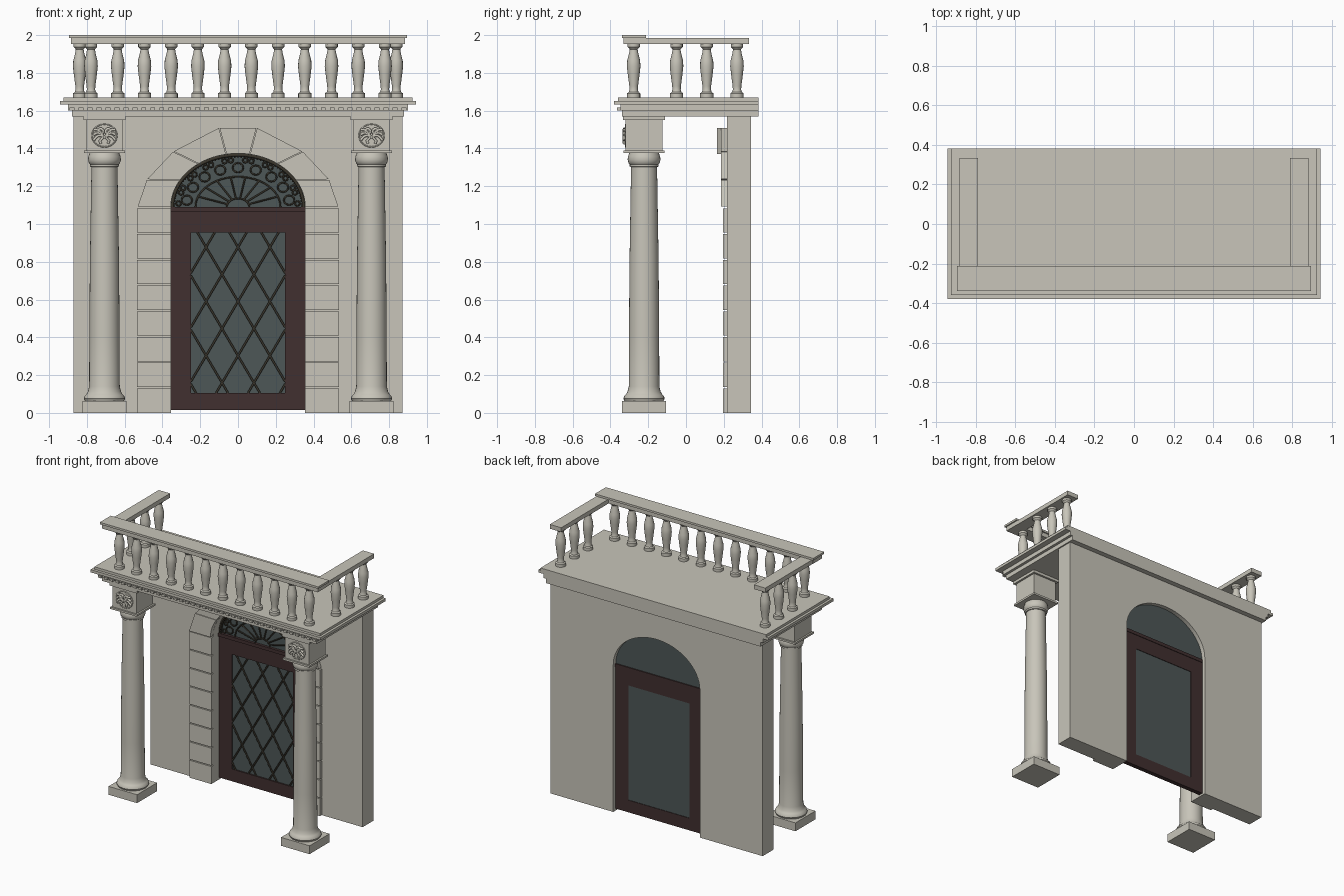
import bpy, bmesh, math
from math import sin, cos, pi, radians

cube = bpy.data.objects.get("Cube")
if cube:
    bpy.data.objects.remove(cube)


def material(name, rgb):
    m = bpy.data.materials.new(name)
    m.use_nodes = True
    m.diffuse_color = (*rgb, 1)
    m.node_tree.nodes["Principled BSDF"].inputs["Base Color"].default_value = (*rgb, 1)
    return m


STONE = material("pale stone", (0.58, 0.56, 0.49))
WOOD = material("dark brown wood", (0.053, 0.029, 0.029))
GLASS = material("grey green glass", (0.075, 0.095, 0.095))
IRON = material("dark iron", (0.042, 0.036, 0.025))


def add(name, mesh, mat):
    mesh.materials.append(mat)
    ob = bpy.data.objects.new(name, mesh)
    bpy.context.collection.objects.link(ob)
    return ob


def finish(name, bm, mat):
    bmesh.ops.recalc_face_normals(bm, faces=bm.faces[:])
    mesh = bpy.data.meshes.new(name)
    bm.to_mesh(mesh)
    bm.free()
    return add(name, mesh, mat)


def boxes(name, mat, items):
    """Boxes given as (x0, x1, y0, y1, z0, z1) in one object."""
    bm = bmesh.new()
    for x0, x1, y0, y1, z0, z1 in items:
        vs = bmesh.ops.create_cube(bm, size=1)["verts"]
        for v in vs:
            v.co = ((x0 + x1) / 2 + v.co.x * (x1 - x0),
                    (y0 + y1) / 2 + v.co.y * (y1 - y0),
                    (z0 + z1) / 2 + v.co.z * (z1 - z0))
    return finish(name, bm, mat)


def prism(name, mat, outlines, y0, y1):
    """Front outlines (x, z) pushed back from y0 to y1."""
    bm = bmesh.new()
    for pts in outlines:
        bm.faces.new([bm.verts.new((x, y0, z)) for x, z in pts])
    bmesh.ops.remove_doubles(bm, verts=bm.verts[:], dist=0.0005)
    ext = bmesh.ops.extrude_face_region(bm, geom=bm.faces[:], use_keep_orig=True)["geom"]
    for v in ext:
        if isinstance(v, bmesh.types.BMVert):
            v.co.y = y1
    return finish(name, bm, mat)


def lathe(name, mat, profile, places, sides):
    """Turned part (radius, z), one copy at each (x, y)."""
    bm = bmesh.new()
    for cx, cy in places:
        rings = [[bm.verts.new((cx + r * cos(2 * pi * i / sides), cy + r * sin(2 * pi * i / sides), z))
                  for i in range(sides)] for r, z in profile]
        for a, b in zip(rings, rings[1:]):
            for i in range(sides):
                j = (i + 1) % sides
                bm.faces.new((a[i], a[j], b[j], b[i]))
        bm.faces.new(rings[0])
        bm.faces.new(rings[-1])
    ob = finish(name, bm, mat)
    bpy.ops.object.select_all(action='DESELECT')
    ob.select_set(True)
    bpy.context.view_layer.objects.active = ob
    bpy.ops.object.shade_smooth_by_angle(angle=radians(35))
    return ob


def tubes(name, mat, paths, y, radius):
    """Round bars along (x, z) paths at depth y."""
    cu = bpy.data.curves.new(name, 'CURVE')
    cu.dimensions = '3D'
    cu.bevel_depth = radius
    cu.bevel_resolution = 1
    cu.use_fill_caps = True
    for pts in paths:
        sp = cu.splines.new('POLY')
        sp.points.add(len(pts) - 1)
        for p, (x, z) in zip(sp.points, pts):
            p.co = (x, y, z, 1)
    tmp = bpy.data.objects.new("tmp", cu)
    bpy.context.collection.objects.link(tmp)
    dg = bpy.context.evaluated_depsgraph_get()
    mesh = bpy.data.meshes.new_from_object(tmp.evaluated_get(dg))
    bpy.data.objects.remove(tmp)
    mesh.name = name
    mesh.materials.clear()
    return add(name, mesh, mat)


def arc(rx, rz, a0, a1, n, cx=0, cz=1.09):
    return [(cx + rx * cos(radians(a0 + (a1 - a0) * i / n)),
             cz + rz * sin(radians(a0 + (a1 - a0) * i / n))) for i in range(n + 1)]


def mirror(pts):
    return [(-x, z) for x, z in pts]


RX, RZ, SPRING = 0.355, 0.283, 1.09

# Wall with arched opening
wall = [(0.87, 0), (0.87, 1.57), (-0.87, 1.57), (-0.87, 0), (-RX, 0)]
prism("wall", STONE, [wall + arc(RX, RZ, 180, 0, 40) + [(RX, 0)]], 0.217, 0.345)

# Jamb blocks
step = SPRING / 8
boxes("jamb_blocks", STONE, [(min(s * RX, s * 0.535), max(s * RX, s * 0.535), 0.195, 0.22,
                              i * step, (i + 1) * step - 0.007) for s in (1, -1) for i in range(8)])

# Arch stones and keystone
outer = [(0.535, SPRING), (0.485, 1.236), (0.345, 1.385), (0.1, 1.512)]
angles = [0, 30, 54, 80]


def trimmed(pts):
    cx, cz = (sum(c) / len(pts) for c in zip(*pts))
    return [(cx + (x - cx) * 0.975, cz + (z - cz) * 0.975) for x, z in pts]


stones = [trimmed(arc(RX, RZ, angles[i], angles[i + 1], 6) + [outer[i + 1], outer[i]]) for i in range(3)]
prism("arch_stones", STONE, stones + [mirror(s) for s in stones], 0.185, 0.22)
prism("keystone", STONE, [trimmed(arc(RX, RZ, 80, 100, 4) + [(-0.1, 1.512), (0.1, 1.512)])], 0.165, 0.22)

# Door: frame, transom, panes
gx, g0, g1, d0 = 0.25, 0.105, 0.955, 0.015
ring = [((-RX, d0), (-gx, g0)), ((RX, d0), (gx, g0)), ((RX, SPRING), (gx, g1)), ((-RX, SPRING), (-gx, g1))]
prism("door_frame", WOOD, [[ring[i][0], ring[i - 1][0], ring[i - 1][1], ring[i][1]] for i in range(4)], 0.285, 0.318)
boxes("transom", WOOD, [(-RX, RX, 0.275, 0.322, 1.065, SPRING)])
boxes("door_pane", GLASS, [(-gx, gx, 0.295, 0.314, g0, g1)])
prism("fanlight_pane", GLASS, [arc(RX, RZ, 0, 180, 40)], 0.295, 0.314)

# Diamond lattice clipped to the pane
bars = []
pitch, slope, mid = 0.169, 1.7, 0.59
for k in range(-3, 4):
    for s in (slope, -slope):
        xs = sorted((k * pitch + (z - mid) / s) for z in (g0, g1))
        xa, xb = max(xs[0], -gx), min(xs[1], gx)
        if xb - xa > 0.01:
            bars.append([(x, mid + s * (x - k * pitch)) for x in (xa, xb)])
tubes("door_lattice", IRON, bars, 0.289, 0.006)

# Fanlight ironwork: arches, spokes, scrolls and beaded rim
iron = [arc(0.225, 0.16, 0, 180, 24), arc(0.06, 0.045, 0, 180, 12)]
for a in range(20, 180, 20):
    iron.append([(r * cos(radians(a)), SPRING + r * 0.72 * sin(radians(a))) for r in (0.06, 0.222)])
for a in range(10, 180, 20):
    cx, cz = 0.275 * cos(radians(a)), SPRING + 0.208 * sin(radians(a))
    iron.append(arc(0.028, 0.025, 0, 360, 12, cx, cz))
    for d in (-7, 7):
        iron.append(arc(0.013, 0.013, 0, 360, 8,
                        0.315 * cos(radians(a + d)), SPRING + 0.243 * sin(radians(a + d)) + 0.006))
tubes("fanlight_ironwork", IRON, iron, 0.289, 0.005)
tubes("fanlight_rim", IRON, [arc(RX - 0.008, RZ - 0.008, 0, 180, 40)], 0.286, 0.009)
boxes("rim_beads", IRON, [(x - 0.004, x + 0.004, 0.27, 0.29, z - 0.004, z + 0.004)
                          for x, z in arc(RX - 0.018, RZ - 0.018, 1, 179, 60)])

# Columns with plinths and capital blocks
CX, CY = 0.707, -0.222
places = [(CX, CY), (-CX, CY)]


def square(name, half, z0, z1):
    boxes(name, STONE, [(x - half, x + half, y - half, y + half, z0, z1) for x, y in places])


square("column_plinths", 0.117, 0, 0.062)
lathe("columns", STONE, [(0.103, 0.062), (0.109, 0.075), (0.105, 0.09), (0.096, 0.098), (0.088, 0.112),
                         (0.081, 0.14), (0.08, 0.4), (0.077, 0.8), (0.069, 1.29), (0.069, 1.302),
                         (0.076, 1.304), (0.076, 1.316), (0.082, 1.322), (0.087, 1.34),
                         (0.085, 1.358), (0.078, 1.376)], places, 32)
square("capital_plates", 0.109, 1.376, 1.39)
square("capital_blocks", 0.097, 1.39, 1.55)
square("capital_tops", 0.112, 1.55, 1.57)

# Leafy medallions on the capital blocks
for side, cx in (("left", CX), ("right", -CX)):
    leaf = [arc(0.066, 0.06, 0, 360, 28, cx, 1.468)]
    tubes(side + "_medallion_ring", STONE, leaf, CY - 0.097, 0.004)
    sprays = []
    for s in (1, -1):
        for lift in (0.03, 0.008, -0.016):
            sprays.append([(cx + s * (0.006 + 0.052 * t), 1.462 + lift * t * 1.2 + 0.016 * sin(pi * t))
                           for t in (0, 0.25, 0.5, 0.75, 1)])
        sprays.append(arc(0.014, 0.014, 0, 360, 10, cx + s * 0.02, 1.49))
        sprays.append([(cx + s * 0.005, 1.46), (cx + s * 0.025, 1.44), (cx + s * 0.018, 1.425)])
    tubes(side + "_medallion_leaves", STONE, sprays, CY - 0.105, 0.008)

# Entablature slabs and dentils
BACK = 0.383
for name, hx, y0, z0, z1 in (("bed_slab", 0.88, -0.338, 1.57, 1.602), ("dentil_slab", 0.9, -0.348, 1.602, 1.632),
                             ("cornice_slab", 0.943, -0.38, 1.632, 1.652), ("balcony_floor", 0.925, -0.36, 1.652, 1.67)):
    boxes(name, STONE, [(-hx, hx, y0, BACK, z0, z1)])
boxes("dentils", STONE, [(x - 0.013, x + 0.013, -0.366, -0.345, 1.602, 1.618)
                         for x in [(i - 18.5) * 0.0475 for i in range(38)]])

# Balustrade
posts = [((i - 5.5) * 0.1415, -0.277) for i in range(12)]
posts += [(s * 0.838, y) for s in (1, -1) for y in (-0.05, 0.11, 0.27)]
lathe("balusters", STONE, [(0.035, 1.67), (0.035, 1.692), (0.026, 1.698), (0.022, 1.712), (0.023, 1.73),
                           (0.031, 1.79), (0.036, 1.835), (0.034, 1.865), (0.024, 1.905), (0.021, 1.925),
                           (0.027, 1.932), (0.033, 1.938), (0.033, 1.955)], posts, 16)
boxes("front_rail", STONE, [(-0.885, 0.885, -0.33, -0.222, 1.953, 1.985)])
boxes("front_rail_cap", STONE, [(-0.895, 0.895, -0.34, -0.212, 1.985, 2.0)])
boxes("side_rails", STONE, [(x, x + 0.093, -0.225, 0.333, 1.953, 1.985) for x in (0.79, -0.883)])
